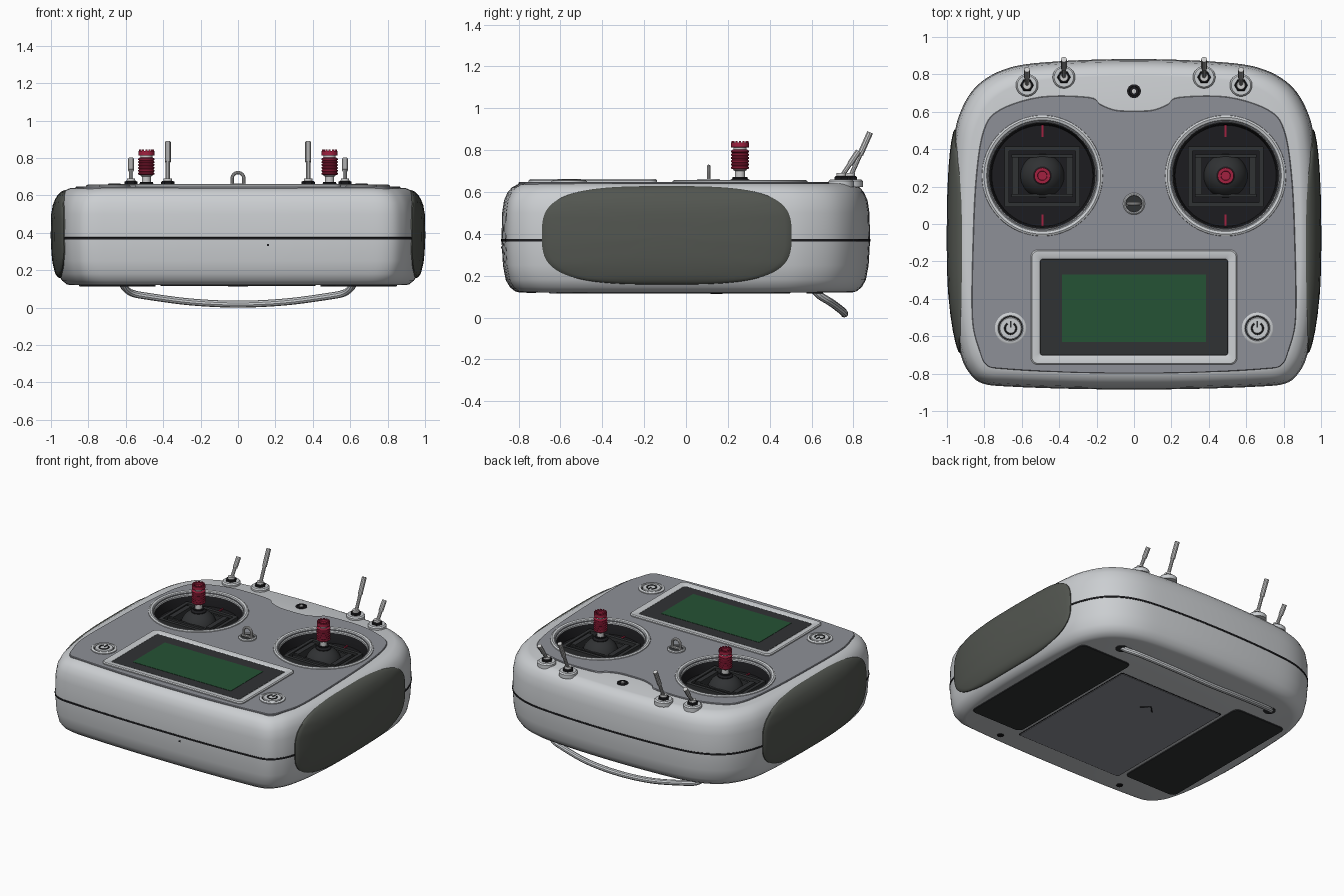
import bpy, bmesh, math
from math import sin, cos, pi
from mathutils import Vector

if "Cube" in bpy.data.objects:
    bpy.data.objects.remove(bpy.data.objects["Cube"])


def material(name, r, g, b):
    m = bpy.data.materials.new(name)
    m.diffuse_color = (r, g, b, 1)
    m.use_nodes = True
    m.node_tree.nodes["Principled BSDF"].inputs["Base Color"].default_value = m.diffuse_color
    return m


SHELL = material("shell_grey", .60, .62, .64)
PANEL = material("panel_grey", .27, .28, .31)
BLACK = material("black_plastic", .012, .012, .014)
DARK = material("dark_plastic", .03, .032, .034)
RUBBER = material("grip_rubber", .085, .092, .08)
RED = material("red_anodised", .36, .015, .05)
GREEN = material("screen_green", .018, .085, .035)
METAL = material("metal", .55, .55, .57)


def finish(name, bm, mat):
    bmesh.ops.remove_doubles(bm, verts=bm.verts, dist=1e-5)
    bmesh.ops.recalc_face_normals(bm, faces=bm.faces)
    me = bpy.data.meshes.new(name)
    bm.to_mesh(me)
    bm.free()
    me.materials.append(mat)
    ob = bpy.data.objects.new(name, me)
    bpy.context.collection.objects.link(ob)
    return ob


def loft(name, rings, mat, caps=True):
    bm = bmesh.new()
    vs = [[bm.verts.new(p) for p in r] for r in rings]
    n = len(vs[0])
    for a, b in zip(vs, vs[1:]):
        for i in range(n):
            bm.faces.new((a[i], a[(i + 1) % n], b[(i + 1) % n], b[i]))
    if caps:
        bm.faces.new(vs[0])
        bm.faces.new(vs[-1])
    return finish(name, bm, mat)


def lathe(name, profile, x, y, mat, seg=48, caps=True):
    return loft(name, [[(x + r * cos(2 * pi * i / seg), y + r * sin(2 * pi * i / seg), z)
                        for i in range(seg)] for r, z in profile], mat, caps)


def prism(name, outline, z0, z1, mat, bev=0.0):
    n = len(outline)
    c = Vector((sum(p[0] for p in outline) / n, sum(p[1] for p in outline) / n))
    inner = [Vector(p) - (Vector(p) - c).normalized() * bev for p in outline]
    rings = [[(*p, z0) for p in outline], [(*p, z1 - math.copysign(bev, z1 - z0)) for p in outline]]
    if bev:
        rings.append([(*p, z1) for p in inner])
    return loft(name, rings, mat)


def rrect(cx, cy, w, h, r, k=6):
    return [(cx + sx * (w - r) + r * cos(a + j * pi / 2 / k), cy + sy * (h - r) + r * sin(a + j * pi / 2 / k))
            for sx, sy, a in ((1, 1, 0), (-1, 1, pi / 2), (-1, -1, pi), (1, -1, 1.5 * pi)) for j in range(k + 1)]


def box(name, cx, cy, z0, z1, w, h, mat):
    return prism(name, [(cx + w, cy + h), (cx - w, cy + h), (cx - w, cy - h), (cx + w, cy - h)], z0, z1, mat)


def smooth_path(pts, k=6, closed=False):
    P = [Vector(p) for p in pts]
    n, out = len(P), []
    get = (lambda i: P[i % n]) if closed else (lambda i: P[max(0, min(n - 1, i))])
    for i in range(n if closed else n - 1):
        a, b, c, d = (get(i + j) for j in (-1, 0, 1, 2))
        for j in range(k):
            t = j / k
            out.append(.5 * (2 * b + (c - a) * t + (2 * a - 5 * b + 4 * c - d) * t * t
                             + (3 * b - a - 3 * c + d) * t ** 3))
    return out if closed else out + [P[-1]]


def bake(ob):
    dg = bpy.context.evaluated_depsgraph_get()
    return bpy.data.meshes.new_from_object(ob.evaluated_get(dg))


def tube(name, pts, r, mat):
    cu = bpy.data.curves.new(name, 'CURVE')
    cu.dimensions, cu.bevel_depth, cu.bevel_resolution, cu.use_fill_caps = '3D', r, 3, True
    sp = cu.splines.new('POLY')
    sp.points.add(len(pts) - 1)
    for q, p in zip(sp.points, pts):
        q.co = (*p, 1)
    tmp = bpy.data.objects.new("tmp", cu)
    bpy.context.collection.objects.link(tmp)
    me = bake(tmp)
    bpy.data.objects.remove(tmp)
    me.materials.clear()
    me.materials.append(mat)
    ob = bpy.data.objects.new(name, me)
    bpy.context.collection.objects.link(ob)
    return ob


def cut(ob, cutter):
    m = ob.modifiers.new("cut", 'BOOLEAN')
    m.operation, m.object, m.solver = 'DIFFERENCE', cutter, 'EXACT'
    me = bake(ob)
    ob.modifiers.clear()
    ob.data = me


def mirrored(half):
    return half + [(-x, y) for x, y in reversed(half) if x > 0]


# Main shell: one outline, inset along a vertical profile
half = [(0, .88), (.4, .868), (.66, .835), (.83, .745), (.925, .6), (.965, .42), (.98, .1), (.98, -.25),
        (.962, -.5), (.93, -.68), (.885, -.785), (.81, -.85), (.65, -.868), (.3, -.88), (0, -.882)]
outline = smooth_path(mirrored(half)[:-1], 6, True) if half[-1][0] else smooth_path(mirrored(half), 6, True)
profile = [(.12, .085), (.125, .065), (.145, .04), (.18, .02), (.25, .007), (.37, 0), (.5, .003),
           (.56, .012), (.6, .03), (.622, .05), (.636, .075), (.64, .09)]


def scaled(d, z):
    return [(p.x * (1 - d / .97), p.y * (1 - d / .88), z) for p in outline]


shell = loft("shell", [scaled(d, z) for z, d in profile], SHELL)
loft("shell_seam", [scaled(d, z) for z, d in ((.363, .004), (.364, -.002), (.376, -.002), (.377, .004))], BLACK, False)

# Top panel with the notch at the back edge
top = [(0, .605), (.1, .61), (.18, .64), (.24, .678), (.5, .68), (.72, .61), (.805, .5), (.845, .25), (.862, -.1),
       (.866, -.5), (.83, -.67), (.79, -.755), (.7, -.775), (.35, -.795), (0, -.8)]
panel = prism("top_panel", smooth_path(mirrored(top), 5, True), .62, .648, PANEL, .004)

# Side grips wrapped over the shell
right = [p for p in outline if p.x > .3]


def side_x(y, z):
    d = profile[-1][1]
    for (z0, d0), (z1, d1) in zip(profile, profile[1:]):
        if z0 <= z <= z1:
            d = d0 + (d1 - d0) * (z - z0) / (z1 - z0)
    yy = y / (1 - d / .88)
    for a, b in zip(right, right[1:]):
        if b.y <= yy <= a.y:
            return (a.x + (b.x - a.x) * (a.y - yy) / (a.y - b.y + 1e-9)) * (1 - d / .97)
    return .9


def grip_ring(s, k, off):
    ring = []
    for i in range(72):
        c, q = cos(2 * pi * i / 72), sin(2 * pi * i / 72)
        y = -.092 + k * .597 * math.copysign(abs(c) ** .62, c)
        z = .393 + k * .235 * math.copysign(abs(q) ** .62, q)
        ring.append((s * (side_x(y, z) + off), y, z))
    return ring


for s in (-1, 1):
    loft("side_grip", [grip_ring(s, k, o) for k, o in ((1, -.015), (1, .006), (.985, .011), (.95, .013), (.9, .015),
         (.8, .017), (.65, .019), (.45, .02), (.25, .02), (.03, .02))], RUBBER)

# Gimbals: wells, rims, frames, balls and sticks
for s in (-1, 1):
    x, y = s * .49, .258
    cutter = lathe("gimbal_cutter", [(.288, .5), (.288, .8)], x, y, DARK, 64)
    cutter.hide_render = True
    cut(shell, cutter)
    cut(panel, cutter)
    bpy.data.objects.remove(cutter)
    lathe("gimbal_rim", [(.324, .645), (.322, .653), (.312, .658), (.298, .654), (.283, .635), (.283, .61)],
          x, y, SHELL, 64, False)
    lathe("gimbal_well", [(.284, .63), (.275, .6), (.27, .56), (0, .56)], x, y, BLACK, 64, False)
    for t in (-1, 1):
        box("frame_side", x + t * .19, y - .005, .555, .605, .012, .16, DARK)
        box("frame_end", x, y - .005 + t * .15, .555, .605, .2, .012, DARK)
        box("yoke_arm", x, y + t * .105, .56, .6, .165, .008, DARK)
        box("yoke_block", x + t * .145, y, .56, .61, .018, .1, DARK)
        box("trim_mark", x, y + t * .238, .555, .566, .005, .032, RED)
    lathe("gimbal_ball", [(.118 * cos(a * pi / 24), .543 + .118 * sin(a * pi / 24)) for a in range(13)], x, y, DARK)
    lathe("stick_boot", [(.05, .64), (.05, .655), (.035, .665), (.035, .672)], x, y, BLACK, 32)
    lathe("stick_shaft", [(.024, .65), (.024, .7), (.032, .705), (.032, .825)], x, y, METAL, 32)
    ribs = [(.03, .708)]
    for i in range(6):
        z = .71 + i * .0155
        ribs += [(.039, z), (.044, z + .003), (.044, z + .009), (.039, z + .012)]
    lathe("stick_knob", ribs + [(.034, .803)], x, y, RED, 32)
    lathe("knob_cap", [(.034, .812), (.043, .814), (.043, .836), (.026, .836), (.024, .828)], x, y, RED, 32)
    for i in range(12):
        a = 2 * pi * i / 12
        box("knob_tooth", x + .035 * cos(a), y + .035 * sin(a), .83, .844, .005, .005, RED)

# Display
loft("screen_bezel", [[(*p, z) for p in rrect(0, -.445, .5 + g, .255 + g, .012 + g * .5)] for g, z in
     ((.052, .64), (.052, .655), (.046, .661), (.012, .661), (.002, .655), (0, .645))], SHELL, False)
prism("screen_surround", rrect(0, -.445, .502, .257, .012), .64, .655, DARK, .002)
box("screen_glass", 0, -.45, .65, .657, .385, .18, GREEN)

# Power buttons
for s in (-1, 1):
    x, y = s * .66, -.558
    lathe("button_ring", [(.084, .645), (.084, .654), (.078, .658), (.068, .658), (.064, .651)], x, y, SHELL, 48, False)
    lathe("button_gap", [(.066, .645), (.066, .651)], x, y, BLACK)
    lathe("button_cap", [(.06, .648), (.06, .656), (.056, .659)], x, y, SHELL)
    tube("button_arc", [(x + .03 * sin(a), y + .03 * cos(a), .659) for a in [.6 + i * 5.08 / 20 for i in range(21)]],
         .0045, DARK)
    box("button_bar", x, y + .022, .65, .663, .004, .017, DARK)

# Toggle switches on the back edge, tall inner and short outer
for s in (-1, 1):
    for x, y, tip in ((.375, .785, (.88, .885)), (.572, .742, (.825, .795))):
        x *= s
        lathe("switch_plate", [(.06, .625), (.06, .652), (.052, .66)], x, y, SHELL, 32)
        lathe("switch_nut", [(.036, .655), (.036, .672), (.03, .676)], x, y, BLACK, 6)
        lathe("switch_collar", [(.024, .67), (.022, .69)], x, y, METAL, 24)
        a, b = Vector((x, y, .672)), Vector((x, *tip))
        tube("switch_lever", [a, a.lerp(b, .6)], .0115, METAL)
        tube("switch_tip", [a.lerp(b, .5), b], .0155, METAL)

# Neck strap eyelet and small back socket
lathe("strap_base", [(.058, .64), (.058, .656), (.052, .662), (.046, .662), (.044, .654)], 0, .108, SHELL)
lathe("strap_base_disc", [(.044, .645), (.044, .656)], 0, .108, DARK)
box("strap_bar", 0, .108, .65, .664, .04, .008, METAL)
tube("strap_loop", [(.031, .108, .65)] + [(.031 * cos(i * pi / 14), .108, .691 + .031 * sin(i * pi / 14))
     for i in range(15)] + [(-.031, .108, .65)], .009, METAL)
lathe("socket_ring", [(.037, .635), (.037, .644), (.026, .647), (.024, .642)], 0, .71, BLACK, 32)
lathe("socket_pin", [(.012, .64), (.012, .648)], 0, .71, METAL, 16)

# Underside: rubber pads, battery hatch, screws
for s in (-1, 1):
    prism("bottom_pad", rrect(s * .645, -.06, .205, .56, .04), .135, .114, DARK, .004)
    lathe("bottom_screw", [(.022, .125), (.022, .117), (.012, .117), (.01, .119)], s * .5, -.74, BLACK, 20)
    lathe("handle_socket", [(.04, .125), (.04, .116), (.034, .114)], s * .62, .615, DARK, 24)
prism("hatch_gap", rrect(0, -.14, .418, .52, .015), .13, .1185, BLACK)
prism("battery_hatch", rrect(0, -.14, .412, .514, .012), .13, .1155, PANEL, .002)
tube("hatch_arrow", [(-.05, .12, .1155), (0, .17, .1155), (.05, .12, .1155)], .004, BLACK)

# Wire carry handle
wire = [(.62, .61, .135), (.605, .64, .105), (.565, .685, .077), (.48, .71, .06), (.25, .748, .03), (0, .757, .0185)]
tube("carry_handle", smooth_path(wire + [(-x, y, z) for x, y, z in wire[-2::-1]], 8), .0185, SHELL)

# Indicator hole on the front face
box("front_pinhole", .16, -.88, .33, .34, .006, .004, BLACK)

# Smooth shading with sharp edges kept
for ob in bpy.context.scene.objects:
    ob.select_set(True)
bpy.context.view_layer.objects.active = shell
bpy.ops.object.shade_smooth_by_angle(angle=math.radians(35))
